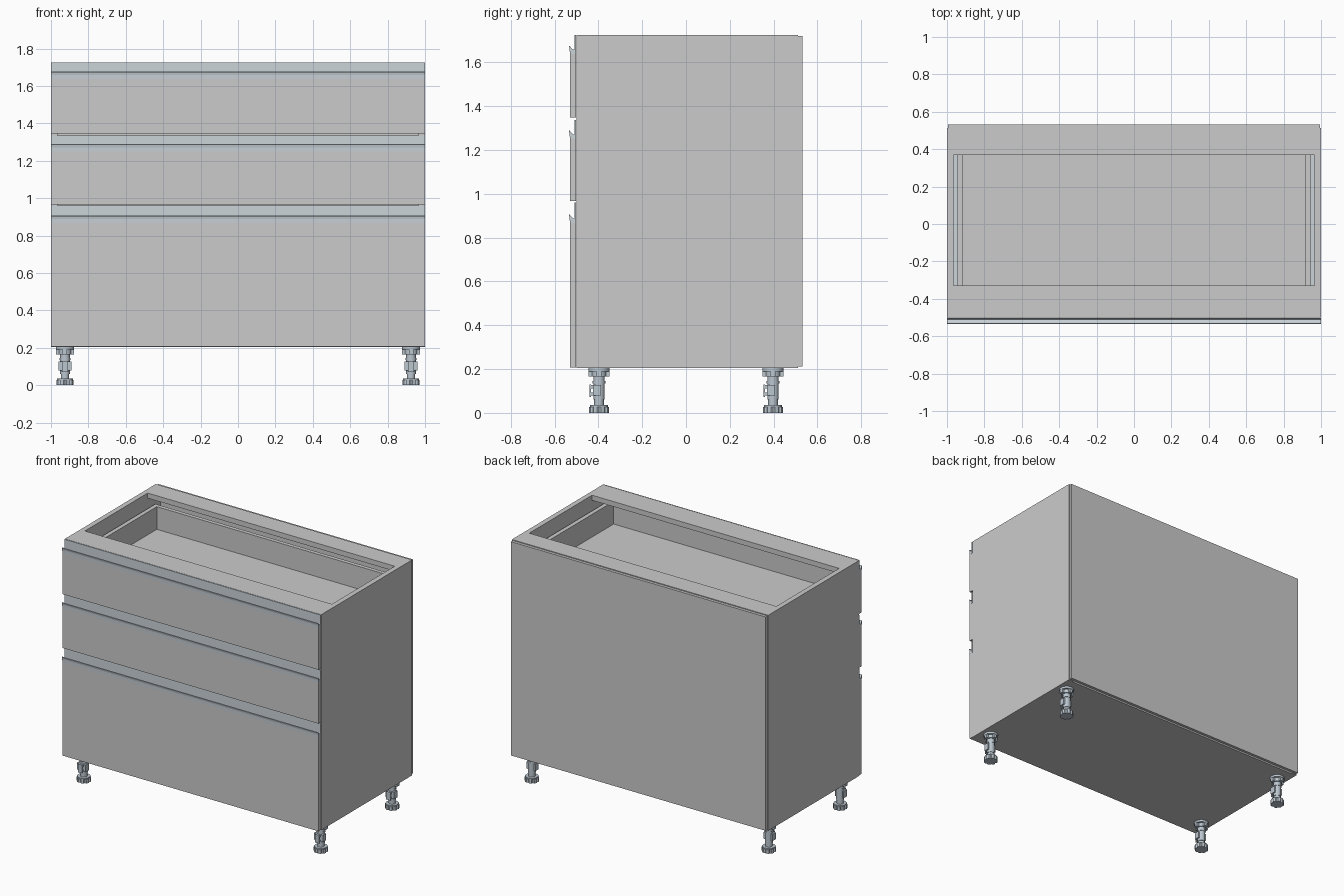
import bpy, bmesh, math
from mathutils import Vector

if "Cube" in bpy.data.objects:
    bpy.data.objects.remove(bpy.data.objects["Cube"])


def material(name, rgb):
    m = bpy.data.materials.new(name)
    m.diffuse_color = (*rgb, 1)
    m.use_nodes = True
    m.node_tree.nodes["Principled BSDF"].inputs["Base Color"].default_value = m.diffuse_color
    return m


metal = material("brushed_metal", (0.60, 0.66, 0.70))
plastic = material("leg_plastic", (0.50, 0.57, 0.63))


def finish(name, bm, mat=None, smooth=False):
    bmesh.ops.recalc_face_normals(bm, faces=bm.faces[:])
    me = bpy.data.meshes.new(name)
    bm.to_mesh(me)
    bm.free()
    ob = bpy.data.objects.new(name, me)
    bpy.context.collection.objects.link(ob)
    if mat:
        me.materials.append(mat)
    if smooth:
        bpy.ops.object.select_all(action='DESELECT')
        ob.select_set(True)
        bpy.context.view_layer.objects.active = ob
        bpy.ops.object.shade_smooth_by_angle(angle=math.radians(35))
    return ob


def add_box(bm, x, y, z):
    """Add a box given its (min, max) range on each axis."""
    vs = bmesh.ops.create_cube(bm, size=1)["verts"]
    for v in vs:
        v.co = Vector([(a + b) / 2 + c * (b - a) for c, (a, b) in zip(v.co, (x, y, z))])


def box(name, x, y, z, mat=None):
    bm = bmesh.new()
    add_box(bm, x, y, z)
    return finish(name, bm, mat)


def add_prism(bm, pts, offset):
    """Extrude a closed outline of 3D points by an offset."""
    f = bm.faces.new([bm.verts.new(p) for p in pts])
    ext = bmesh.ops.extrude_face_region(bm, geom=[f], use_keep_orig=True)["geom"]
    bmesh.ops.translate(bm, vec=offset, verts=[g for g in ext if isinstance(g, bmesh.types.BMVert)])


def add_disc(bm, cx, cy, z0, z1, r, seg=24, notch=None):
    """Add a vertical cylinder; notch is the smaller radius between teeth."""
    pts = []
    for i in range(seg):
        rad = notch if notch and i % 4 == 0 else r
        a = math.tau * i / seg
        pts.append((cx + rad * math.cos(a), cy + rad * math.sin(a), z0))
    add_prism(bm, pts, (0, 0, z1 - z0))


BOTTOM, TOP = 0.205, 1.725
T = 0.036            # board thickness
INNER = 1 - T

# Carcass boards
for s, side in ((-1, "left"), (1, "right")):
    box(f"{side}_side_panel", sorted((s * INNER, s)), (-0.50, 0.512), (BOTTOM, TOP))
box("bottom_panel", (-INNER, INNER), (-0.50, 0.505), (BOTTOM, BOTTOM + T))
box("front_top_rail", (-INNER, INNER), (-0.50, -0.33), (TOP - T, TOP))
box("back_top_rail", (-INNER, INNER), (0.37, 0.512), (TOP - T, TOP))
box("back_panel", (-0.994, 0.994), (0.512, 0.532), (BOTTOM + 0.006, TOP - 0.006))

# Drawers: front bottom, handle lip height, handle top, box floor, box top
drawers = {
    "top": (1.347, 1.677, 1.725, 1.47, 1.63),
    "middle": (0.967, 1.290, 1.336, 1.09, 1.25),
    "bottom": (0.208, 0.907, 0.961, 0.33, 0.72),
}
for name, (z0, lip, ztop, floor, rim) in drawers.items():
    # Front board
    box(f"{name}_drawer_front", (-0.999, 0.999), (-0.530, -0.502), (z0, lip - 0.04))

    # J-shaped grip along the top of the front
    profile = [(-0.530, lip - 0.04), (-0.531, lip - 0.018), (-0.534, lip - 0.004),
               (-0.532, lip), (-0.526, lip - 0.009), (-0.517, lip - 0.018),
               (-0.511, lip - 0.020), (-0.508, lip - 0.014), (-0.508, ztop),
               (-0.502, ztop), (-0.502, lip - 0.04)]
    bm = bmesh.new()
    add_prism(bm, [(-1, y, z) for y, z in profile], (2, 0, 0))
    finish(f"{name}_drawer_handle", bm, metal)

    # Open box behind the front
    bm = bmesh.new()
    for s in (-1, 1):
        add_box(bm, sorted((s * 0.915, s * 0.945)), (-0.50, 0.43), (floor - 0.03, rim))
    add_box(bm, (-0.915, 0.915), (-0.50, 0.43), (floor - 0.03, floor))
    add_box(bm, (-0.915, 0.915), (0.402, 0.43), (floor, rim))
    finish(f"{name}_drawer_box", bm)

    # Runners fixed to the side panels
    for s, side in ((-1, "left"), (1, "right")):
        box(f"{name}_{side}_runner", sorted((s * 0.945, s * INNER)), (-0.49, 0.42),
            (floor - 0.03, floor + 0.01), metal)

# Adjustable legs
for sx, side in ((-1, "left"), (1, "right")):
    for sy, end in ((-1, "front"), (1, "back")):
        cx, cy = sx * 0.925, sy * 0.397
        bm = bmesh.new()
        # Toothed foot and threaded stem
        add_disc(bm, cx, cy, 0.0, 0.028, 0.046, 32, notch=0.039)
        add_disc(bm, cx, cy, 0.028, 0.035, 0.042)
        add_disc(bm, cx, cy, 0.035, 0.07, 0.022)
        # Column and collars
        add_disc(bm, cx, cy, 0.06, 0.165, 0.026)
        add_disc(bm, cx, cy, 0.135, 0.145, 0.029)
        # Mounting socket with ribs
        add_disc(bm, cx, cy, 0.165, 0.195, 0.034)
        add_disc(bm, cx, cy, 0.190, BOTTOM, 0.049)
        for a, b in ((0.047, 0.012), (0.012, 0.047)):
            add_box(bm, (cx - a, cx + a), (cy - b, cy + b), (0.165, 0.195))
        finish(f"{end}_{side}_leg", bm, plastic, smooth=True)
        # Plinth clip on the front of the column
        bm = bmesh.new()
        add_box(bm, (cx - 0.034, cx + 0.034), (cy - 0.028, cy + 0.010), (0.08, 0.128))
        add_box(bm, (cx - 0.016, cx + 0.016), (cy - 0.044, cy - 0.036), (0.072, 0.130))
        add_box(bm, (cx - 0.016, cx + 0.016), (cy - 0.036, cy - 0.028), (0.112, 0.128))
        add_box(bm, (cx - 0.016, cx + 0.016), (cy - 0.036, cy - 0.028), (0.080, 0.092))
        finish(f"{end}_{side}_leg_clip", bm, plastic)
